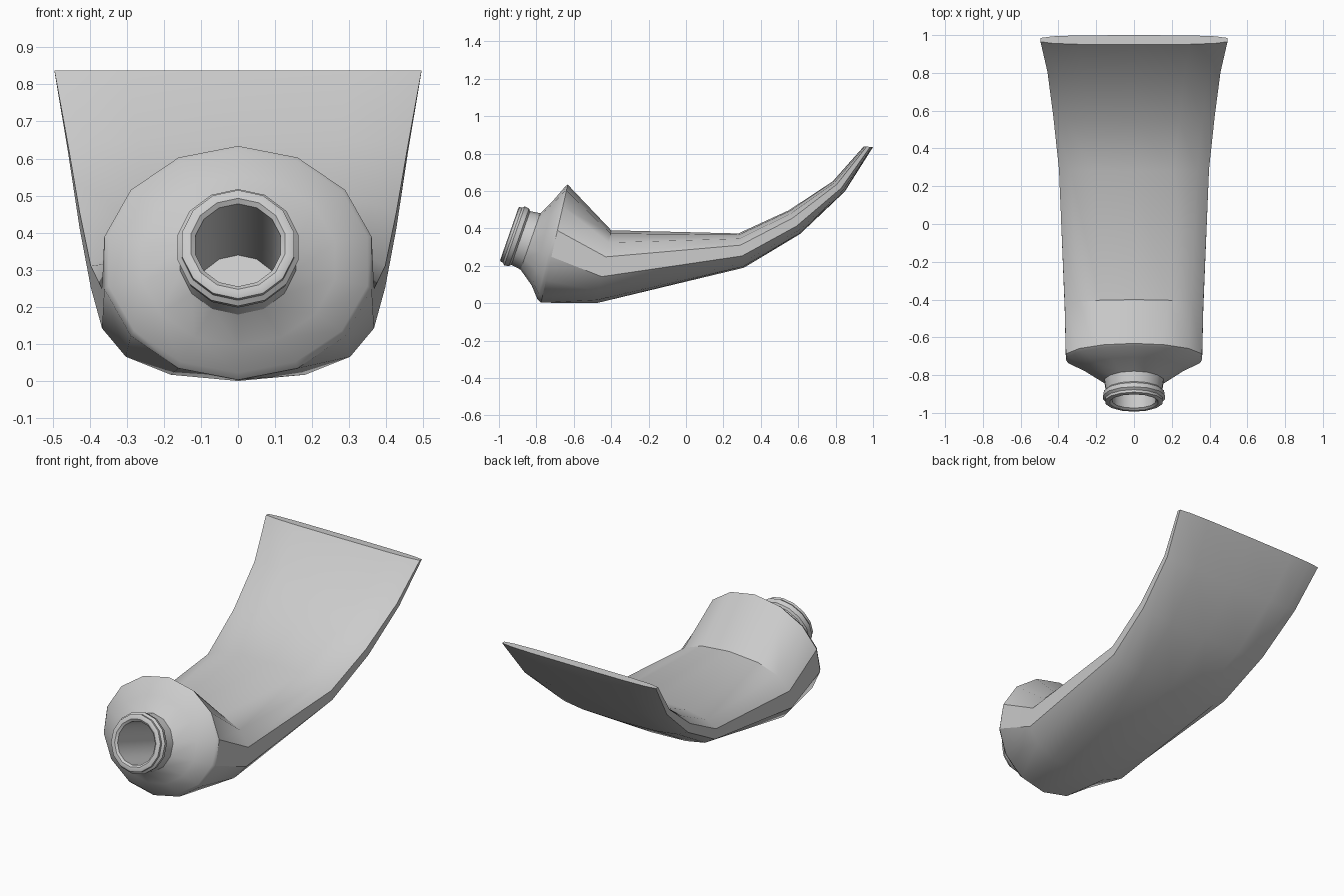
import bpy, bmesh, math
from mathutils import Vector

if "Cube" in bpy.data.objects:
    bpy.data.objects.remove(bpy.data.objects["Cube"])

SIDES = 14


def ring(top, bottom, half_width, power=2.0):
    """Superellipse section spanning top to bottom, both given as (y, z)."""
    t, b = Vector((0, *top)), Vector((0, *bottom))
    centre, up = (t + b) / 2, (t - b) / 2
    pts = []
    for i in range(SIDES):
        a = math.pi / 2 + 2 * math.pi * i / SIDES
        c, s = math.cos(a), math.sin(a)
        u = math.copysign(abs(c) ** (2 / power), c) if abs(c) > 1e-6 else 0
        v = math.copysign(abs(s) ** (2 / power), s) if abs(s) > 1e-6 else 0
        pts.append(centre + up * v + Vector((half_width * u, 0, 0)))
    return pts


def loft(name, rings, cap_end=True):
    """Skin a list of rings into one object, optionally capping the last."""
    bm = bmesh.new()
    loops = [[bm.verts.new(p) for p in r] for r in rings]
    for a, b in zip(loops, loops[1:]):
        for i in range(SIDES):
            j = (i + 1) % SIDES
            bm.faces.new((a[i], a[j], b[j], b[i]))
    if cap_end:
        bm.faces.new(loops[-1])
    bmesh.ops.recalc_face_normals(bm, faces=bm.faces)
    mesh = bpy.data.meshes.new(name)
    bm.to_mesh(mesh)
    bm.free()
    obj = bpy.data.objects.new(name, mesh)
    bpy.context.collection.objects.link(obj)
    bpy.ops.object.select_all(action='DESELECT')
    obj.select_set(True)
    bpy.context.view_layer.objects.active = obj
    bpy.ops.object.shade_smooth_by_angle(angle=math.radians(32))
    return obj


# Tilted nozzle: threaded neck outside, folding into a deep bore
TILT = math.radians(19.3)
MOUTH_Y, MOUTH_Z = -0.945, 0.37


def neck_ring(depth, radius):
    y = MOUTH_Y + depth * math.cos(TILT)
    z = MOUTH_Z - depth * math.sin(TILT)
    uy, uz = radius * math.sin(TILT), radius * math.cos(TILT)
    return ring((y + uy, z + uz), (y - uy, z - uz), radius)


neck_profile = [
    (0.12, 0.16), (0.065, 0.152), (0.055, 0.163), (0.03, 0.167),
    (0.018, 0.155), (0.004, 0.155), (0.0, 0.147), (0.0, 0.130),
    (0.01, 0.118), (0.42, 0.115),
]
loft("nozzle", [neck_ring(d, r) for d, r in neck_profile])

# Tube: conical shoulder, round rim, squeezed body, flat crimped tail
loft("tube_body", [
    neck_ring(0.12, 0.16),
    ring((-0.705, 0.555), (-0.825, 0.095), 0.268),
    ring((-0.645, 0.625), (-0.795, 0.022), 0.358),
    ring((-0.632, 0.634), (-0.775, 0.003), 0.370),
    ring((-0.40, 0.39), (-0.48, 0.0), 0.375, 2.3),
    ring((0.28, 0.373), (0.31, 0.19), 0.405, 2.6),
    ring((0.55, 0.497), (0.61, 0.37), 0.435, 2.8),
    ring((0.785, 0.652), (0.85, 0.598), 0.466, 3.0),
    ring((0.950, 0.838), (1.0, 0.835), 0.503, 3.2),
])
